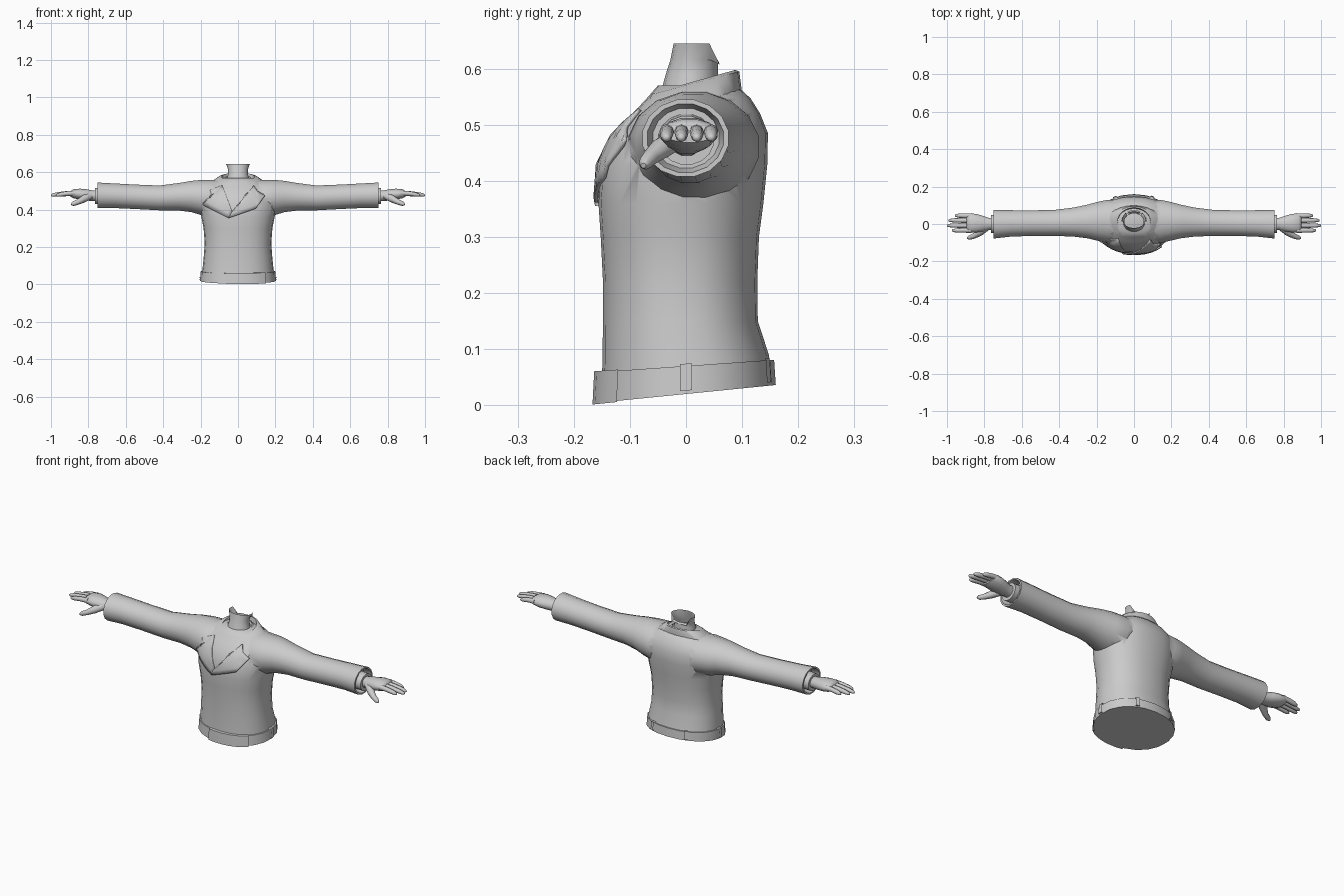
import bpy, bmesh, math
from mathutils import Vector
from mathutils.bvhtree import BVHTree

if "Cube" in bpy.data.objects:
    bpy.data.objects.remove(bpy.data.objects["Cube"])


def finish(bm, name, angle=50, mirror=False, thick=0):
    bmesh.ops.recalc_face_normals(bm, faces=bm.faces)
    me = bpy.data.meshes.new(name)
    bm.to_mesh(me)
    bm.free()
    ob = bpy.data.objects.new(name, me)
    bpy.context.collection.objects.link(ob)
    if thick:
        ob.modifiers.new("Thickness", 'SOLIDIFY').thickness = thick
    if mirror:
        ob.modifiers.new("Mirror", 'MIRROR')
    smooth(ob, angle)
    return ob


def smooth(ob, angle):
    bpy.ops.object.select_all(action='DESELECT')
    ob.select_set(True)
    bpy.context.view_layer.objects.active = ob
    bpy.ops.object.shade_smooth_by_angle(angle=math.radians(angle))


def loft(name, rings, cap=True, closed=True, **kw):
    """Skin a list of point rings."""
    bm = bmesh.new()
    vs = [[bm.verts.new(p) for p in r] for r in rings]
    n = len(rings[0])
    for a, b in zip(vs, vs[1:]):
        for i in range(n if closed else n - 1):
            j = (i + 1) % n
            bm.faces.new((a[i], a[j], b[j], b[i]))
    if cap:
        bm.faces.new(vs[0])
        bm.faces.new(vs[-1])
    return finish(bm, name, **kw)


def spow(v, p):
    return math.copysign(abs(v) ** p, v)


def ring_z(z, hw, y0, y1, tilt=0, n=24, p=0.88, a0=0, a1=360):
    """Level (or tilted) ring round the body; angle -90 is the front."""
    full = a1 - a0 == 360
    out = []
    for i in range(n):
        a = math.radians(a0 + (a1 - a0) * i / (n if full else n - 1))
        y = (y0 + y1) / 2 + (y1 - y0) / 2 * spow(math.sin(a), p)
        out.append(Vector((hw * spow(math.cos(a), p), y, z + tilt * y)))
    return out


def ring_x(x, z0, z1, y0, y1, n=16):
    """Upright ring across an arm."""
    out = []
    for i in range(n):
        a = 2 * math.pi * (i + 0.5) / n
        out.append(Vector((x, (y0 + y1) / 2 + (y1 - y0) / 2 * math.cos(a),
                           (z0 + z1) / 2 + (z1 - z0) / 2 * math.sin(a))))
    return out


def tube(name, pts, radii, n=8):
    """Tapered tube along a path, used for the digits."""
    pts = [Vector(p) for p in pts]
    rings = []
    for i, (p, r) in enumerate(zip(pts, radii)):
        d = pts[min(i + 1, len(pts) - 1)] - pts[max(i - 1, 0)]
        q = d.to_track_quat('Z', 'Y')
        rings.append([p + q @ Vector((r * math.cos(2 * math.pi * k / n),
                                      r * math.sin(2 * math.pi * k / n), 0)) for k in range(n)])
    return loft(name, rings, mirror=True, angle=60)


# Jacket body
jacket = loft("jacket", [ring_z(*r) for r in (
    (.032, .195, -.152, .152, .1), (.08, .19, -.149, .148, .06),
    (.15, .183, -.148, .128), (.22, .178, -.148, .127), (.30, .184, -.152, .13),
    (.36, .196, -.156, .138), (.43, .205, -.151, .145), (.485, .2, -.127, .146),
    (.52, .18, -.095, .132), (.547, .14, -.07, .115), (.57, .09, -.05, .09))])

# Sleeves with a recessed cuff opening, joined to the body
sleeves = loft("sleeves", [ring_x(*r) for r in (
    (.05, .39, .565, -.065, .12), (.14, .36, .56, -.105, .132), (.2, .37, .56, -.09, .119),
    (.25, .385, .555, -.078, .105), (.32, .394, .543, -.069, .09), (.42, .395, .53, -.065, .077),
    (.55, .402, .535, -.065, .074), (.66, .407, .541, -.069, .075), (.75, .406, .546, -.079, .077),
    (.75, .414, .538, -.07, .068), (.71, .422, .53, -.06, .06))], mirror=True)
union = jacket.modifiers.new("Sleeves", 'BOOLEAN')
union.operation = 'UNION'
union.solver = 'EXACT'
union.object = sleeves
bpy.context.view_layer.objects.active = jacket
bpy.ops.object.modifier_apply(modifier=union.name)
bpy.data.objects.remove(sleeves)
smooth(jacket, 55)
skin = BVHTree.FromObject(jacket, bpy.context.evaluated_depsgraph_get())


def patch(name, outline, lift, thick):
    """Flat outline (x, z) draped over the front of the jacket."""
    bm = bmesh.new()
    bm.faces.new([bm.verts.new((x, 0, z)) for x, z in outline])
    bmesh.ops.triangulate(bm, faces=bm.faces)
    bmesh.ops.subdivide_edges(bm, edges=bm.edges, cuts=5, use_grid_fill=True)
    for v in bm.verts:
        hit = skin.ray_cast(Vector((v.co.x, -1, v.co.z)), Vector((0, 1, 0)))[0]
        v.co.y = (hit.y if hit else -.06) - lift
    return finish(bm, name, thick=thick)


# Lapels, one overlapping the other
patch("lapel_under", [(-.085, .53), (-.15, .505), (-.14, .475), (-.19, .425),
                      (-.05, .355), (-.03, .385)], .005, .006)
patch("lapel_over", [(.085, .53), (.105, .5), (.145, .475), (.095, .405),
                     (-.05, .355), (-.035, .385)], .010, .007)

# Folded jacket collar, open at the front
A = dict(n=21, p=1, a0=-60, a1=240)
loft("jacket_collar", [ring_z(*r, **A) for r in (
    (.545, .085, -.05, .08, .15), (.573, .088, -.065, .088, .28),
    (.57, .105, -.072, .095, .26), (.542, .15, -.082, .1, .14),
    (.535, .148, -.08, .098, .14))], cap=False, closed=False)

# Shirt collar band
loft("shirt_collar", [ring_z(*r, n=16, p=1) for r in (
    (.53, .075, -.062, .075, .2), (.562, .076, -.06, .075, .25),
    (.568, .068, -.052, .068, .25), (.55, .06, -.045, .06, .2))], cap=False)

# Neck, open on top and lower at the nape
top = ring_z(.645, .064, -.022, .07, n=16, p=1)
for v in top:
    if v.y > .05:
        v.z = .607
        v.y = .06
loft("neck", [ring_z(.54, .066, -.05, .062, n=16, p=1), ring_z(.59, .053, -.036, .057, n=16, p=1),
              ring_z(.615, .053, -.028, .057, n=16, p=1), top], cap=False)


# Belt with overlapping flap and loops
def belt_part(name, grow, z0, z1, n, a0=0, a1=360):
    k = dict(n=n, p=.92, a0=a0, a1=a1)
    hw, y = .203 + grow, .16 + grow
    rings = [ring_z(z0, hw - .016, -y + .016, y - .016, .1, **k), ring_z(z0, hw, -y, y, .1, **k),
             ring_z(z1, hw - .003, -y + .003, y - .003, .07, **k),
             ring_z(z1, hw - .018, -y + .018, y - .018, .07, **k)]
    return loft(name, rings, cap=False, closed=a1 - a0 == 360, angle=40)


belt_part("belt", 0, .02, .07, 20)
belt_part("belt_flap", .007, .018, .072, 7, -106, -46)
for i, a in enumerate((-3, 60, 115, 177)):
    belt_part(f"belt_loop_{i}", .005, .026, .074, 3, a, a + 6)
# Underside closing the waist
loft("hem", [ring_z(.021, .2, -.157, .157, .1, 20, .92), ring_z(.032, .12, -.09, .09, .1, 20, .92)])

# Shirt cuffs
loft("shirt_cuff", [ring_x(.7, .43, .52, -.05, .05), ring_x(.765, .428, .516, -.048, .05),
                    ring_x(.765, .436, .508, -.04, .042)], mirror=True)

# Hands
loft("palm", [ring_x(*r, n=12) for r in (
    (.72, .44, .505, -.036, .036), (.775, .445, .503, -.032, .034), (.81, .447, .51, -.042, .046),
    (.845, .452, .513, -.047, .056), (.88, .46, .51, -.046, .058), (.895, .468, .5, -.04, .052))],
    mirror=True, angle=60)
for name, y, tip in (("index_finger", -.034, .973), ("middle_finger", -.008, 1.0),
                     ("ring_finger", .019, .992), ("little_finger", .044, .957)):
    L = tip - .87
    tube(name, [(.87, y, .488), (.87 + L * .4, y, .486), (.87 + L * .75, y * 1.02, .481),
                (tip - .006, y * 1.02, .477), (tip, y * 1.02, .476)],
         [.0135, .0125, .0115, .008, .004])
tube("thumb", [(.79, -.018, .474), (.825, -.045, .457), (.855, -.064, .441),
               (.88, -.073, .431), (.892, -.076, .427)], [.02, .02, .0145, .012, .005])
